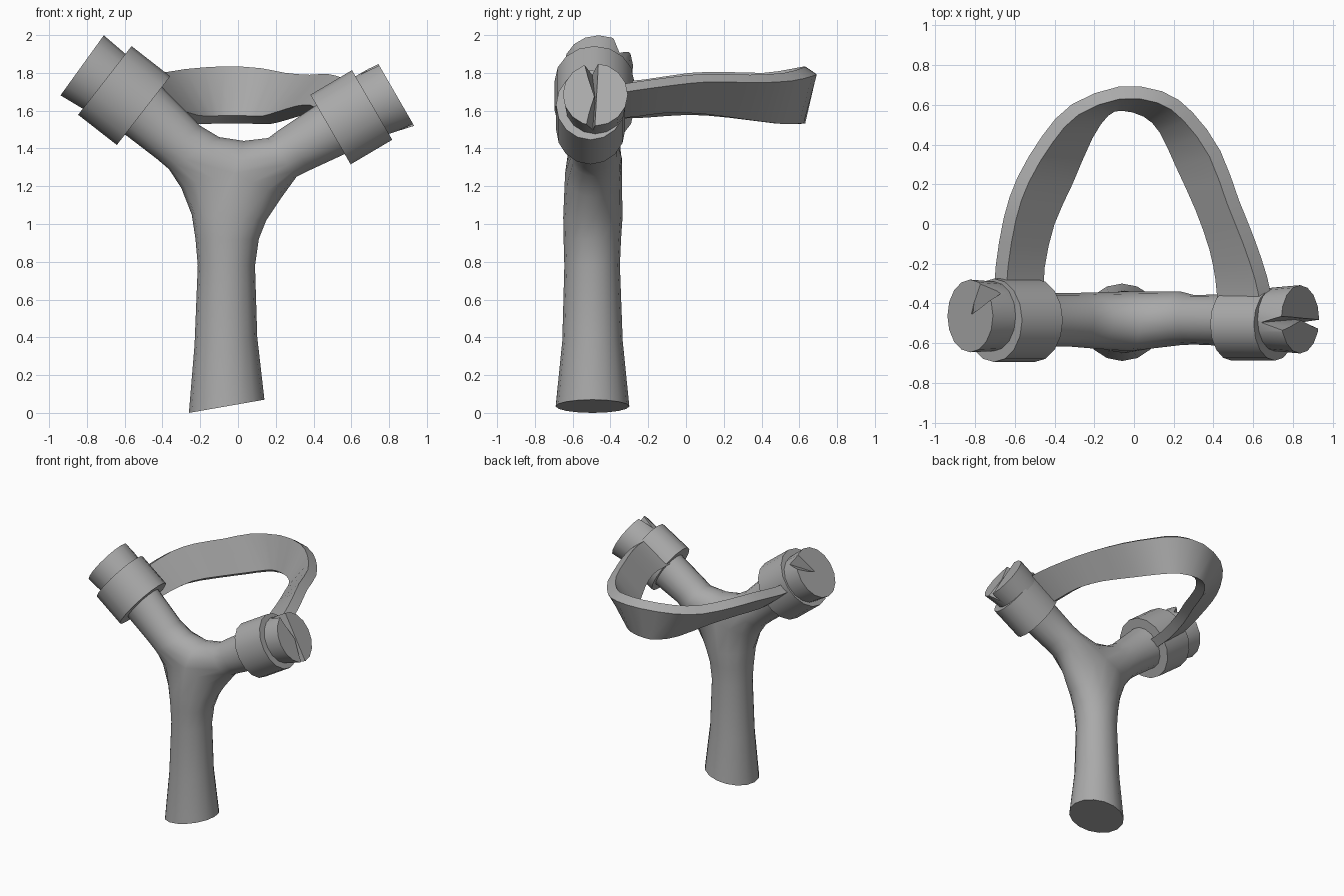
import bpy, bmesh, math
from mathutils import Vector

if "Cube" in bpy.data.objects:
    bpy.data.objects.remove(bpy.data.objects["Cube"])

N = 16  # sides of every round section

grey = bpy.data.materials.new("plain_grey")
grey.diffuse_color = (0.4, 0.4, 0.4, 1)
grey.use_nodes = True
grey.node_tree.nodes["Principled BSDF"].inputs["Base Color"].default_value = grey.diffuse_color


def finish(name, bm, angle=None):
    """Turn a bmesh into a named grey object."""
    bmesh.ops.remove_doubles(bm, verts=bm.verts, dist=0.0005)
    bmesh.ops.recalc_face_normals(bm, faces=bm.faces)
    me = bpy.data.meshes.new(name)
    bm.to_mesh(me)
    bm.free()
    ob = bpy.data.objects.new(name, me)
    bpy.context.collection.objects.link(ob)
    me.materials.append(grey)
    if angle:
        smooth(ob, angle)
    return ob


def smooth(ob, angle):
    bpy.ops.object.select_all(action='DESELECT')
    ob.select_set(True)
    bpy.context.view_layer.objects.active = ob
    bpy.ops.object.shade_smooth_by_angle(angle=math.radians(angle))


def ring(a, b, yc, ry, mid=None):
    """Oval section through silhouette points a and b (x, z)."""
    a, b = Vector(a), Vector(b)
    m = Vector(mid) if mid else (a + b) / 2
    pts = []
    for i in range(N):
        t = 2 * math.pi * i / N
        s = math.sin(t)
        p = m + (a - m) * s if s >= 0 else m - (b - m) * s
        pts.append((p.x, yc - ry * math.cos(t), p.y))
    return pts


def across(c, u, r):
    """Two silhouette points either side of centre c along u."""
    c, u = Vector(c), Vector(u)
    return c - u * r, c + u * r


def loft(bm, rings, cap_start=False, cap_end=True):
    vs = [[bm.verts.new(p) for p in r] for r in rings]
    for r0, r1 in zip(vs, vs[1:]):
        n = len(r0)
        for i in range(n):
            j = (i + 1) % n
            bm.faces.new((r0[i], r0[j], r1[j], r1[i]))
    if cap_start:
        bm.faces.new(vs[0])
    if cap_end:
        bm.faces.new(vs[-1])


def wedge(points, face, t, u, yc):
    """Convex cutter from (along, up, sideways) points at a prong end."""
    bm = bmesh.new()
    for a, b, v in points:
        p = Vector(face) + Vector(t) * a + Vector(u) * b
        bm.verts.new((p.x, yc + v, p.y))
    bmesh.ops.convex_hull(bm, input=bm.verts)
    return finish("crack_cutter", bm)


# Prong directions: along the prong and across it, in x and z
LT, LU = (-0.81, 0.585), (0.585, 0.81)
RT, RU = (0.865, 0.50), (-0.50, 0.865)
L_END, R_END = (-0.825, 1.84), (0.837, 1.685)

# Forked stick: three tubes sharing half rings at the junction
left, right, crotch, mid = (-0.30, 1.19), (0.23, 1.14), (0.03, 1.44), (-0.02, 1.27)
JY, JR = -0.49, 0.15
bm = bmesh.new()
loft(bm, [ring(left, right, JY, JR, mid),
          ring((-0.245, 1.05), (0.15, 1.02), -0.493, 0.157),
          ring((-0.225, 0.92), (0.11, 0.92), -0.496, 0.152),
          ring((-0.213, 0.78), (0.09, 0.78), -0.497, 0.147),
          ring((-0.23, 0.36), (0.102, 0.40), -0.495, 0.16),
          ring((-0.26, 0.0), (0.14, 0.07), -0.495, 0.195)])
loft(bm, [ring(left, crotch, JY, JR, mid),
          ring((-0.365, 1.29), (-0.10, 1.46), -0.485, 0.14),
          ring((-0.43, 1.345), (-0.20, 1.52), -0.483, 0.135),
          ring(*across((-0.50, 1.60), LU, 0.16), -0.483, 0.135),
          ring(*across((-0.70, 1.75), LU, 0.183), -0.465, 0.175),
          ring(*across(L_END, LU, 0.196), -0.463, 0.183)])
loft(bm, [ring(right, crotch, JY, JR, mid),
          ring((0.31, 1.25), (0.16, 1.455), -0.475, 0.135),
          ring((0.38, 1.285), (0.22, 1.50), -0.482, 0.125),
          ring(*across((0.49, 1.50), RU, 0.15), -0.485, 0.13),
          ring(*across((0.70, 1.625), RU, 0.175), -0.48, 0.16),
          ring(*across(R_END, RU, 0.191), -0.48, 0.172)])
fork = finish("forked_stick", bm)

# Cracks split into the prong ends
cutters = [
    wedge([(0.03, 0.01, 0.0), (0.03, 0.23, 0.09), (0.03, 0.10, 0.23),
           (-0.13, 0.22, 0.17), (-0.01, 0.01, 0.01)], L_END, LT, LU, -0.463),
    wedge([(0.03, -0.02, -0.005), (0.03, -0.02, 0.012), (0.03, 0.24, -0.08),
           (0.03, 0.24, 0.025), (-0.14, 0.24, -0.02), (-0.03, -0.02, 0.0)],
          R_END, RT, RU, -0.48),
    wedge([(0.03, 0.0, -0.005), (0.03, 0.0, 0.012), (0.03, -0.24, -0.07),
           (0.03, -0.24, 0.0), (-0.10, -0.24, -0.02), (-0.03, 0.0, 0.0)],
          R_END, RT, RU, -0.48)]
for c in cutters:
    mod = fork.modifiers.new("crack", 'BOOLEAN')
    mod.operation, mod.solver, mod.object = 'DIFFERENCE', 'EXACT', c
    bpy.context.view_layer.objects.active = fork
    bpy.ops.object.modifier_apply(modifier=mod.name)
    bpy.data.objects.remove(c)
smooth(fork, 35)

# Collars wrapped round the prongs
for name, c0, c1, u, r, yc, ry in (
        ("left_collar", (-0.50, 1.60), (-0.705, 1.76), (0.615, 0.79), 0.23, -0.485, 0.21),
        ("right_collar", (0.49, 1.50), (0.71, 1.63), RU, 0.213, -0.505, 0.183)):
    bm = bmesh.new()
    loft(bm, [ring(*across(c, u, r), yc, ry) for c in (c0, c1)], cap_start=True)
    finish(name, bm, 35)

# Elastic band: stations of inner top edge, then inner bottom edge
stations = [
    ((-0.645, -0.40, 1.75), (-0.455, -0.40, 1.60)),
    ((-0.635, -0.22, 1.765), (-0.45, -0.22, 1.605)),
    ((-0.595, 0.02, 1.80), (-0.40, 0.00, 1.62)),
    ((-0.53, 0.21, 1.805), (-0.31, 0.20, 1.605)),
    ((-0.41, 0.41, 1.80), (-0.21, 0.43, 1.575)),
    ((-0.28, 0.55, 1.82), (-0.13, 0.545, 1.572)),
    ((-0.07, 0.63, 1.835), (-0.06, 0.57, 1.575)),
    ((0.12, 0.61, 1.825), (0.05, 0.54, 1.573)),
    ((0.25, 0.52, 1.80), (0.13, 0.46, 1.572)),
    ((0.38, 0.34, 1.79), (0.21, 0.29, 1.595)),
    ((0.47, 0.10, 1.795), (0.31, 0.07, 1.625)),
    ((0.55, -0.10, 1.775), (0.38, -0.13, 1.63)),
    ((0.61, -0.28, 1.75), (0.41, -0.28, 1.61)),
    ((0.635, -0.40, 1.73), (0.42, -0.40, 1.60))]


def spline(pts, k, f):
    p = [Vector(pts[min(max(k + d, 0), len(pts) - 1)]) for d in (-1, 0, 1, 2)]
    return 0.5 * (2 * p[1] + (p[2] - p[0]) * f
                  + (2 * p[0] - 5 * p[1] + 4 * p[2] - p[3]) * f ** 2
                  + (3 * p[1] - p[0] - 3 * p[2] + p[3]) * f ** 3)


tops, lows = zip(*stations)
steps = [(k, f) for k in range(len(stations) - 1) for f in (0, 0.5)]
steps.append((len(stations) - 2, 1))
top = [spline(tops, k, f) for k, f in steps]
low = [spline(lows, k, f) for k, f in steps]
sections = []
for i in range(len(top)):
    d = top[min(i + 1, len(top) - 1)] - top[max(i - 1, 0)]
    out = Vector((-d.y, d.x, 0)).normalized() * 0.062 + Vector((0, 0, -0.042))
    sections.append([top[i], top[i] + out, low[i] + out, low[i]])
bm = bmesh.new()
loft(bm, sections, cap_start=True)
finish("elastic_band", bm, 35)
